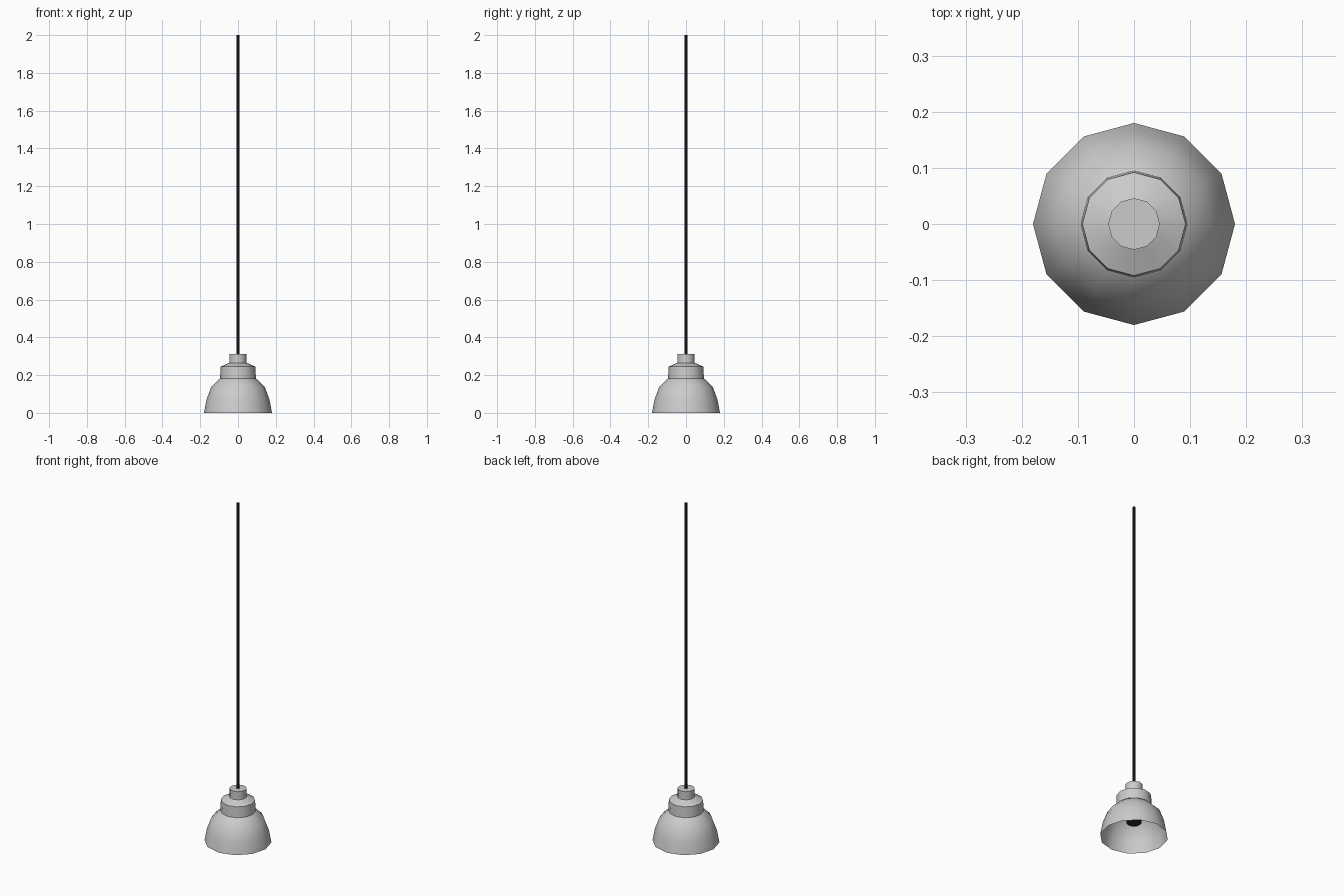
import bpy, math

if "Cube" in bpy.data.objects:
    bpy.data.objects.remove(bpy.data.objects["Cube"])

def lathe(name, profile, sides, cap_top=False, cap_bottom=False, color=None, angle=40):
    """Revolve (radius, height) points around z."""
    verts = [(r * math.cos(2 * math.pi * i / sides), r * math.sin(2 * math.pi * i / sides), z)
             for r, z in profile for i in range(sides)]
    faces = []
    for k in range(len(profile) - 1):
        for i in range(sides):
            j = (i + 1) % sides
            a, b = k * sides, (k + 1) * sides
            faces.append((a + i, a + j, b + j, b + i))
    if cap_bottom:
        faces.append(tuple(reversed(range(sides))))
    if cap_top:
        a = (len(profile) - 1) * sides
        faces.append(tuple(range(a, a + sides)))
    mesh = bpy.data.meshes.new(name)
    mesh.from_pydata(verts, [], faces)
    obj = bpy.data.objects.new(name, mesh)
    bpy.context.collection.objects.link(obj)
    bpy.ops.object.select_all(action='DESELECT')
    obj.select_set(True)
    bpy.context.view_layer.objects.active = obj
    bpy.ops.object.shade_smooth_by_angle(angle=math.radians(angle))
    if color:
        mat = bpy.data.materials.new(name + "_material")
        mat.diffuse_color = color
        mat.use_nodes = True
        mat.node_tree.nodes["Principled BSDF"].inputs["Base Color"].default_value = mat.diffuse_color
        mesh.materials.append(mat)
    return obj

BLACK = (0.02, 0.02, 0.02, 1)

# Thin bell-shaped shade, open below
lathe("shade", [(0.18, 0.0), (0.167, 0.07), (0.142, 0.137), (0.1, 0.178), (0.094, 0.182)], 12)

# Collar, sloping shoulder and neck above the shade
lathe("collar", [(0.095, 0.182), (0.092, 0.245), (0.046, 0.265), (0.046, 0.313)], 12, cap_top=True)

# Dark lamp socket hanging inside the shade
lathe("socket", [(0.04, 0.085), (0.04, 0.25)], 12, cap_top=True, cap_bottom=True, color=BLACK)

# Hanging cord, an open tube
lathe("cord", [(0.008, 0.313), (0.008, 2.0)], 8, color=BLACK)
